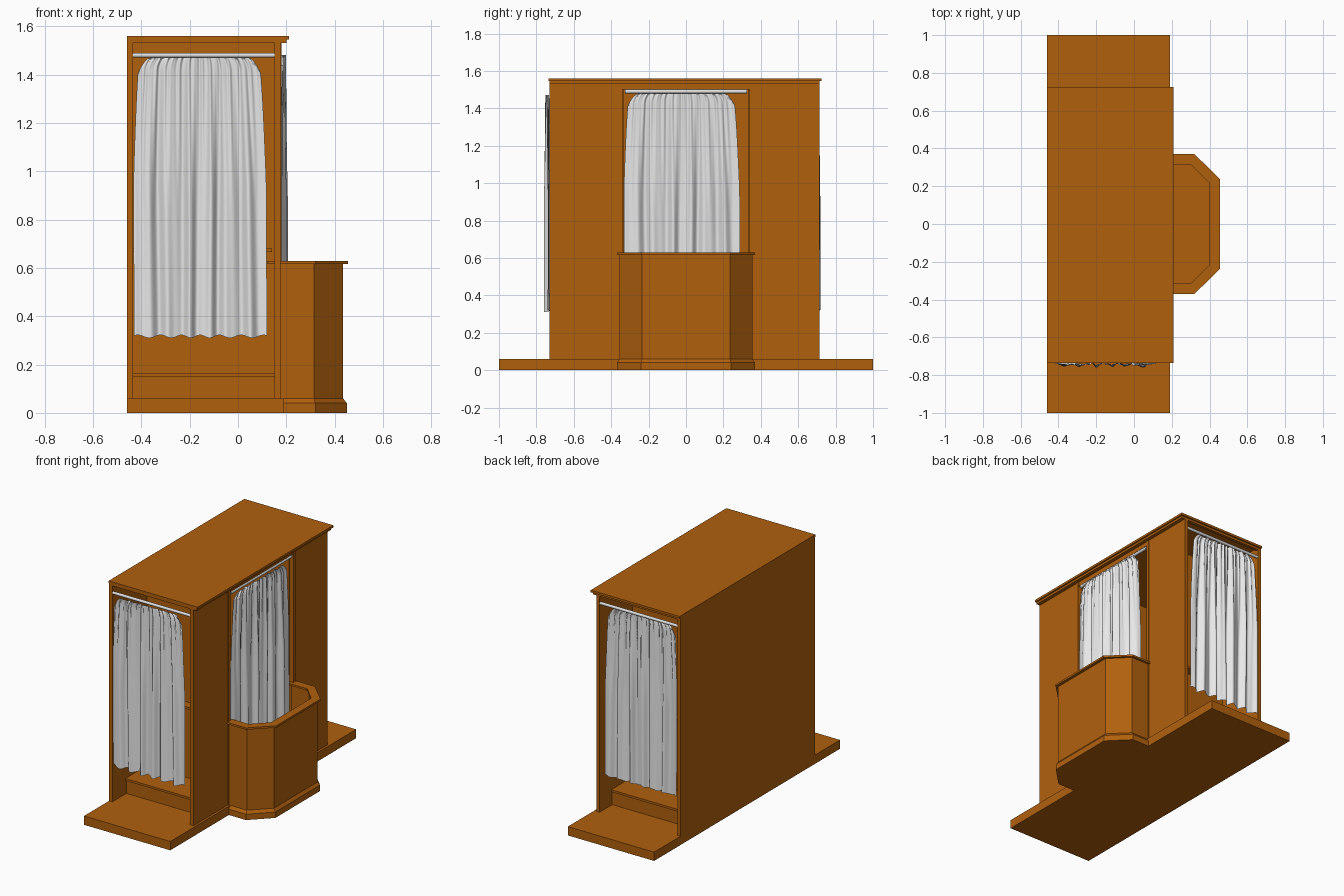
import bpy, bmesh, math
from mathutils import Matrix

if "Cube" in bpy.data.objects:
    bpy.data.objects.remove(bpy.data.objects["Cube"])


def material(name, rgb):
    m = bpy.data.materials.new(name)
    m.diffuse_color = (*rgb, 1)
    m.use_nodes = True
    m.node_tree.nodes["Principled BSDF"].inputs["Base Color"].default_value = m.diffuse_color
    return m


WOOD = material("orange wood", (0.44, 0.118, 0.004))
CLOTH = material("white cloth", (0.8, 0.8, 0.8))
METAL = material("pale metal", (0.75, 0.75, 0.75))


def finish(name, bm, mat, smooth=False):
    bmesh.ops.recalc_face_normals(bm, faces=bm.faces)
    me = bpy.data.meshes.new(name)
    bm.to_mesh(me)
    bm.free()
    me.materials.append(mat)
    ob = bpy.data.objects.new(name, me)
    bpy.context.collection.objects.link(ob)
    if smooth:
        for p in me.polygons:
            p.use_smooth = True
    return ob


def prism(name, pts, z0, z1, top=None, mat=WOOD):
    """Upright prism over an outline, optionally tapering to another outline."""
    bm = bmesh.new()
    lo = [bm.verts.new((x, y, z0)) for x, y in pts]
    hi = [bm.verts.new((x, y, z1)) for x, y in (top or pts)]
    bm.faces.new(lo[::-1])
    bm.faces.new(hi)
    n = len(pts)
    for i in range(n):
        j = (i + 1) % n
        bm.faces.new((lo[i], lo[j], hi[j], hi[i]))
    return finish(name, bm, mat)


def box(name, x0, x1, y0, y1, z0, z1):
    return prism(name, [(x0, y0), (x1, y0), (x1, y1), (x0, y1)], z0, z1)


def bay(x0, xc, xf, w, wf):
    """Half-octagon outline: start x, corner x, front x, side and front half widths."""
    return [(x0, -w), (xc, -w), (xf, -wf), (xf, wf), (xc, w), (x0, w)]


def rod(name, length, matrix):
    bm = bmesh.new()
    bmesh.ops.create_cone(bm, cap_ends=True, segments=16, radius1=0.01, radius2=0.01,
                          depth=length, matrix=matrix @ Matrix.Rotation(math.pi / 2, 4, 'Y'))
    ob = finish(name, bm, METAL, False)
    for p in ob.data.polygons:
        p.use_smooth = len(p.vertices) == 4


def curtain(name, matrix, width):
    """Gathered cloth hanging in the local xz plane; folds widen downwards."""
    bm = bmesh.new()
    nu, nv, z_top, z_low = 120, 36, 1.47, 0.31
    rows = []
    for j in range(nv + 1):
        v = j / nv
        t = v ** 1.6                      # denser rows near the gathered top
        spread = 0.80 + 0.11 * min(1, t / 0.035) ** 0.5 + 0.09 * min(1, t / 0.45) ** 0.7
        row = []
        for i in range(nu + 1):
            u = i / nu
            s = u + 0.012 * math.sin(9 * u + 2 * t)
            deep = math.sin(2 * math.pi * 6.5 * s + 0.5 * t) + 0.4 * math.sin(2 * math.pi * 11 * s + 1.3)
            fine = math.sin(2 * math.pi * 17 * s) + 0.5 * math.sin(2 * math.pi * 29 * s)
            y = (0.004 + 0.009 * min(1, t * 2)) * deep + 0.0045 * max(0, 1 - 1.8 * t) * fine
            x = (u - 0.5) * width * spread - 0.005 * (1 - t)
            edge = max(0, abs(u - 0.5) - 0.46) / 0.04
            z = z_top + (z_low - z_top) * t
            z -= 0.03 * edge ** 2 * (1 - t) ** 8
            z += (0.006 * (1 + math.sin(2 * math.pi * 6.5 * s)) * t ** 8)
            row.append(bm.verts.new((x, y, z)))
        rows.append(row)
    for a, b in zip(rows, rows[1:]):
        for i in range(nu):
            bm.faces.new((a[i], a[i + 1], b[i + 1], b[i]))
    bmesh.ops.transform(bm, matrix=matrix, verts=bm.verts)
    finish(name, bm, CLOTH, True)


# Floor platform, back wall and roof with stepped cornice
box("platform", -0.46, 0.19, -1, 1, 0, 0.06)
box("back_wall", -0.46, -0.435, -0.73, 0.715, 0.06, 1.545)
box("roof", -0.46, 0.21, -0.735, 0.725, 1.545, 1.56)
box("front_cornice", 0.15, 0.20, -0.73, 0.715, 1.53, 1.545)
box("front_header", 0.15, 0.175, -0.36, 0.36, 1.50, 1.53)

# Parts repeated at both ends
for s, side, outer in ((-1, "left", 0.73), (1, "right", 0.715)):
    def ybox(name, x0, x1, a, b, z0, z1):
        box(f"{side}_{name}", x0, x1, min(s * a, s * b), max(s * a, s * b), z0, z1)
    ybox("front_panel", 0.15, 0.175, 0.36, outer, 0.06, 1.53)
    ybox("opening_post", 0.145, 0.18, 0.34, 0.36, 0.06, 1.53)
    ybox("end_header", -0.435, 0.15, outer - 0.02, outer, 1.53, 1.545)
    ybox("divider", -0.435, 0.15, 0.335, 0.36, 0.06, 1.545)
    ybox("arm_ledge", -0.435, 0.14, 0.36, 0.42, 0.665, 0.68)
    ybox("kneeler", -0.435, 0.15, 0.36, 0.58, 0.06, 0.15)
    ybox("kneeler_board", -0.435, 0.15, 0.36, 0.59, 0.15, 0.165)
    rod(f"{side}_curtain_rod", 0.585, Matrix.Translation((-0.1425, s * (outer - 0.01), 1.48)))

# Half-octagon front enclosure: plinth, hollow wall, rim
plinth = bay(0.17, 0.32, 0.45, 0.37, 0.24)
body = bay(0.17, 0.315, 0.435, 0.355, 0.235)
inner = bay(0.17, 0.305, 0.41, 0.33, 0.225)
prism("enclosure_plinth", plinth, 0, 0.04)
prism("enclosure_plinth_bevel", plinth, 0.04, 0.06, body)
prism("enclosure_wall", body + inner[::-1], 0.06, 0.615)
prism("enclosure_rim", bay(0.12, 0.32, 0.455, 0.37, 0.238)
      + bay(0.12, 0.30, 0.40, 0.315, 0.215)[::-1], 0.615, 0.628)

# Curtains on the two ends and the front
curtain("left_curtain", Matrix.Translation((-0.155, -0.742, 0)), 0.55)
curtain("right_curtain", Matrix.Translation((-0.155, 0.70, 0)), 0.55)
quarter = Matrix.Rotation(math.pi / 2, 4, 'Z')
curtain("front_curtain", Matrix.Translation((0.188, -0.02, 0.01)) @ quarter, 0.62)
rod("front_curtain_rod", 0.65, Matrix.Translation((0.17, 0, 1.49)) @ quarter)
